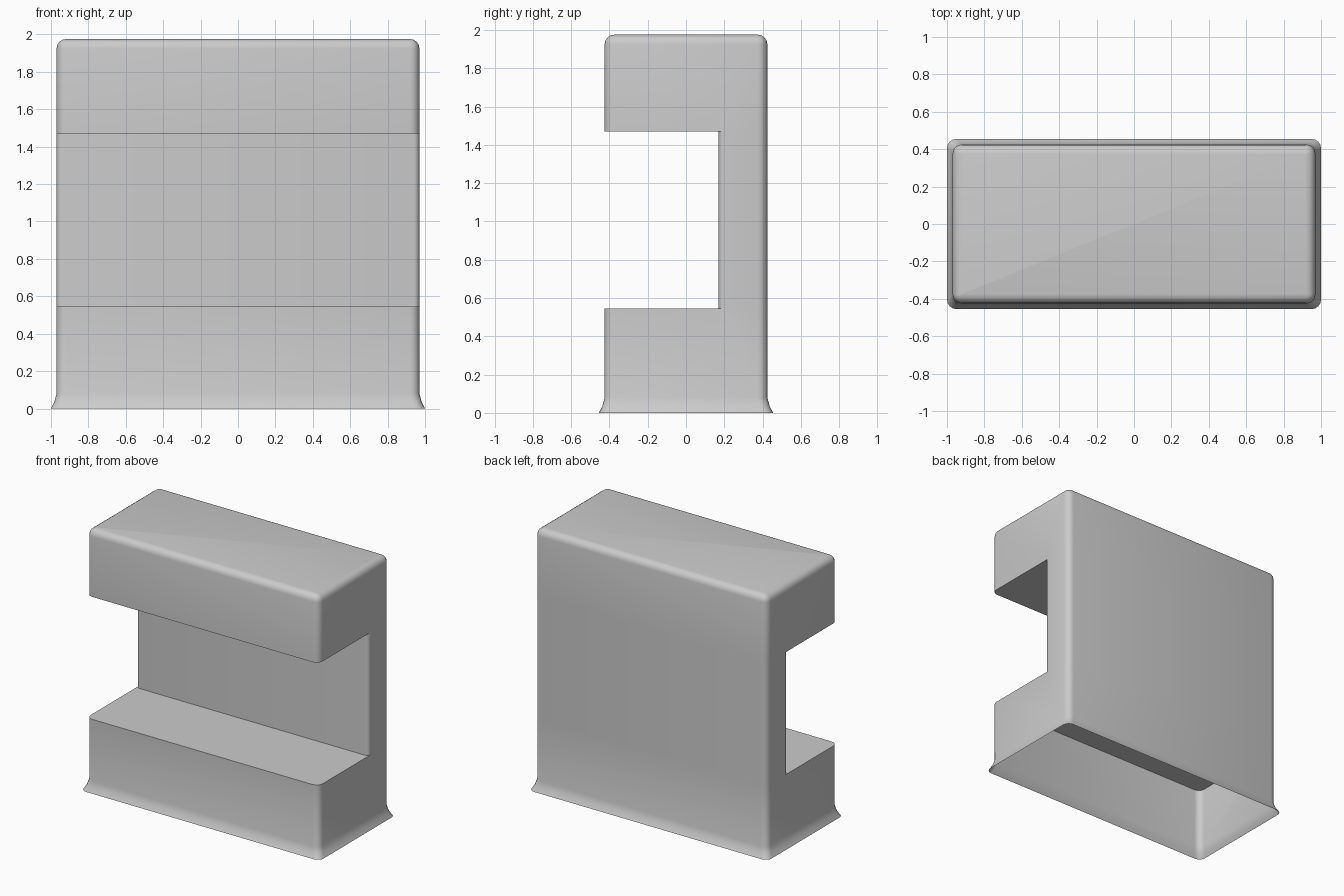
import bpy, bmesh
from math import sin, cos, pi, radians

if "Cube" in bpy.data.objects:
    bpy.data.objects.remove(bpy.data.objects["Cube"])

HX, HY = 0.97, 0.425      # half width and half depth of the body
R = 0.05                  # edge rounding
TOP = 1.975
SEG = 4                   # segments per rounded corner


def ring(bm, z, grow=0.0, front=-HY, r_front=R):
    """Rounded rectangle at height z, counter-clockwise seen from above."""
    x, y0, y1 = HX + grow, front - grow, HY + grow
    rb = max(R + min(grow, 0), 0.002)
    rf = max(r_front + min(grow, 0), 0.002)
    corners = [(x - rf, y0 + rf, rf, -pi / 2), (x - rb, y1 - rb, rb, 0),
               (-x + rb, y1 - rb, rb, pi / 2), (-x + rf, y0 + rf, rf, pi)]
    verts = []
    for cx, cy, r, a0 in corners:
        for i in range(SEG + 1):
            a = a0 + i * pi / 2 / SEG
            verts.append(bm.verts.new((cx + r * cos(a), cy + r * sin(a), z)))
    return verts


bm = bmesh.new()

# flared foot, lower block, recessed middle, upper block
rings = [ring(bm, 0, 0.03), ring(bm, 0.035, 0.012), ring(bm, 0.08), ring(bm, 0.545),
         ring(bm, 0.545, front=0.17, r_front=0.03),
         ring(bm, 1.47, front=0.17, r_front=0.03),
         ring(bm, 1.47)]

# rounded top edge
for i in range(SEG + 1):
    a = i * pi / 2 / SEG
    rings.append(ring(bm, TOP - R + R * sin(a), -R * (1 - cos(a))))

# skin the rings; close the top, leave the underside open
for lo, hi in zip(rings, rings[1:]):
    n = len(lo)
    for i in range(n):
        j = (i + 1) % n
        bm.faces.new((lo[i], lo[j], hi[j], hi[i]))
bm.faces.new(rings[-1])
bmesh.ops.remove_doubles(bm, verts=bm.verts, dist=1e-4)
bmesh.ops.dissolve_degenerate(bm, edges=bm.edges, dist=1e-4)

mesh = bpy.data.meshes.new("notched_housing")
bm.to_mesh(mesh)
bm.free()
body = bpy.data.objects.new("notched_housing", mesh)
bpy.context.collection.objects.link(body)
bpy.context.view_layer.objects.active = body
body.select_set(True)
bpy.ops.object.shade_smooth_by_angle(angle=radians(40))
